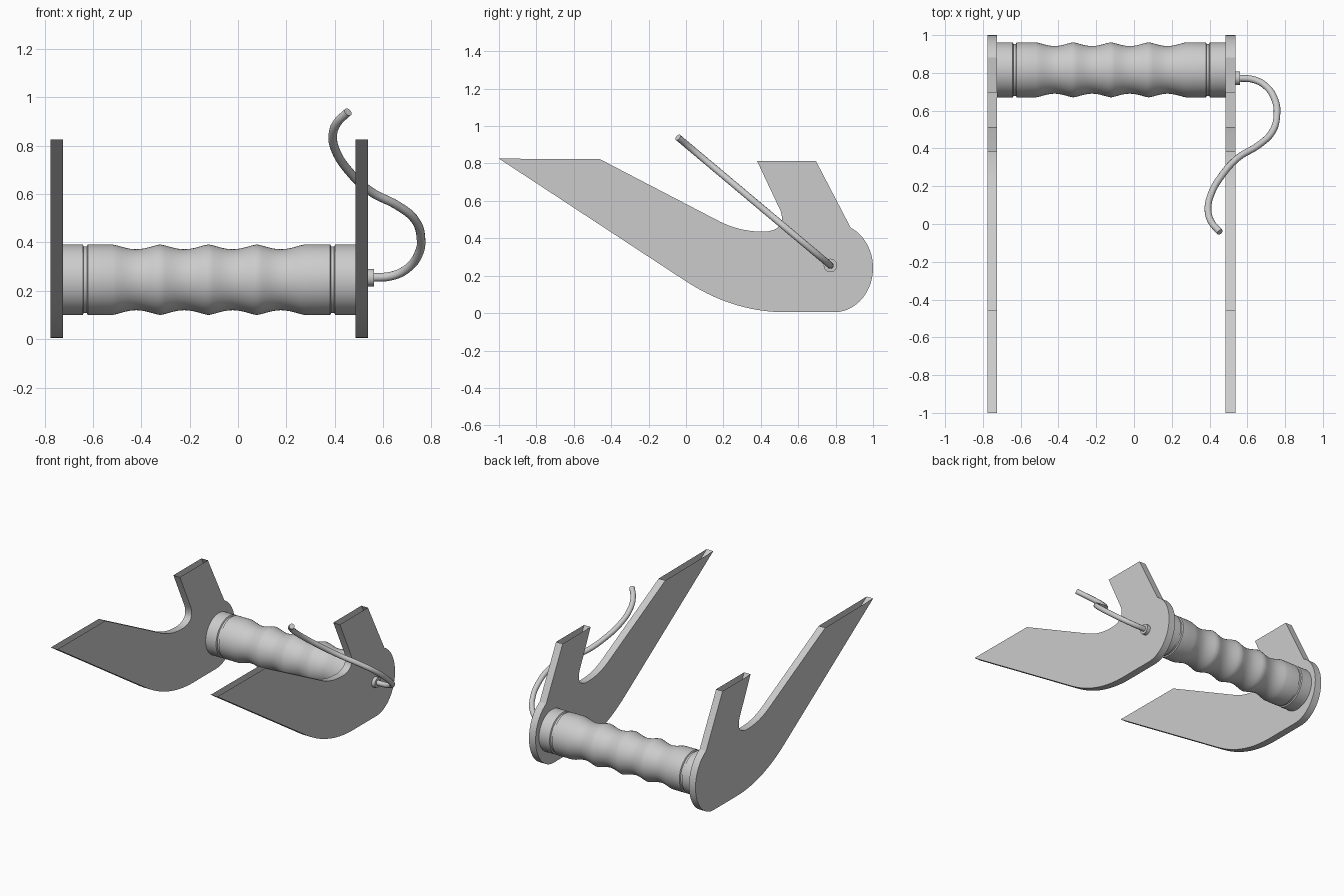
import bpy, bmesh
from math import sin, cos, pi, radians

if "Cube" in bpy.data.objects:
    bpy.data.objects.remove(bpy.data.objects["Cube"])


def add_mesh(name, bm, angle=30):
    bmesh.ops.recalc_face_normals(bm, faces=bm.faces)
    me = bpy.data.meshes.new(name)
    bm.to_mesh(me)
    bm.free()
    ob = bpy.data.objects.new(name, me)
    bpy.context.collection.objects.link(ob)
    bpy.ops.object.select_all(action='DESELECT')
    ob.select_set(True)
    bpy.context.view_layer.objects.active = ob
    bpy.ops.object.shade_smooth_by_angle(angle=radians(angle))
    return ob


def bend(a, c, b, n=10):
    """Points of a quadratic curve from a to b, pulled towards c."""
    out = []
    for i in range(n + 1):
        t = i / n
        out.append(tuple((1-t)**2*p + 2*t*(1-t)*q + t*t*r for p, q, r in zip(a, c, b)))
    return out


def lathe_x(name, profile, cy, cz, seg=48):
    """Revolve (x, radius) pairs about an axis parallel to x."""
    bm = bmesh.new()
    rings = [[bm.verts.new((x, cy + r*cos(2*pi*k/seg), cz + r*sin(2*pi*k/seg)))
              for k in range(seg)] for x, r in profile]
    for a, b in zip(rings, rings[1:]):
        for k in range(seg):
            j = (k + 1) % seg
            bm.faces.new((a[k], a[j], b[j], b[k]))
    bm.faces.new(rings[0])
    bm.faces.new(rings[-1])
    return add_mesh(name, bm, 25)


# Hook-shaped side plates: outline in (y, z)
outline = [(-1, 0.826), (-0.46, 0.823)]
outline += bend((0.18, 0.49), (0.29, 0.435), (0.41, 0.436))
outline += bend((0.43, 0.436), (0.54, 0.45), (0.505, 0.548))
outline += [(0.38, 0.813), (0.695, 0.813)]
outline += [(0.793 + 0.207*cos(radians(a)), 0.242 + 0.237*sin(radians(a)))
            for a in range(65, -91, -5)]
outline += bend((0.55, 0.005), (0.26, 0.0), (0.0, 0.17), 14)


def side_plate(name, x0, x1):
    bm = bmesh.new()
    face = bm.faces.new([bm.verts.new((x0, y, z)) for y, z in outline])
    ext = bmesh.ops.extrude_face_region(bm, geom=[face], use_keep_orig=True)
    for v in ext['geom']:
        if isinstance(v, bmesh.types.BMVert):
            v.co.x = x1
    bmesh.ops.recalc_face_normals(bm, faces=bm.faces)
    # the upper ends of the prongs are open
    tops = [f for f in bm.faces if all(v.co.z > 0.8 for v in f.verts)]
    bmesh.ops.delete(bm, geom=tops, context='FACES')
    add_mesh(name, bm)


side_plate("left_side_plate", -0.775, -0.724)
side_plate("right_side_plate", 0.485, 0.537)

# Grip with finger scallops and a groove near each end
R, G = 0.146, 0.138
profile = [(-0.725, R), (-0.642, R), (-0.638, G), (-0.625, G), (-0.621, R)]
peaks = [-0.52, -0.322, -0.122, 0.078, 0.277]
for a, b in zip(peaks, peaks[1:]):
    profile += [(a + (b - a)*i/10, R - 0.02*sin(pi*i/10)**1.3) for i in range(10)]
profile += [(0.277, R), (0.381, R), (0.385, G), (0.398, G), (0.402, R), (0.486, R)]
lathe_x("grip", profile, 0.816, 0.246)

# Collar where the cable leaves the plate
lathe_x("cable_collar", [(0.53, 0.036), (0.562, 0.036)], 0.772, 0.255, 24)

# Cable: an S-shaped path lying in a sloping plane
path = [(0.55, 0.772), (0.635, 0.764), (0.70, 0.728), (0.745, 0.66), (0.757, 0.585),
        (0.73, 0.485), (0.66, 0.418), (0.55, 0.35), (0.46, 0.25), (0.405, 0.15),
        (0.392, 0.07), (0.41, 0.01), (0.455, -0.043)]
cu = bpy.data.curves.new("cable_path", 'CURVE')
cu.dimensions = '3D'
cu.bevel_depth = 0.018
cu.bevel_resolution = 4
cu.resolution_u = 6
cu.use_fill_caps = True
sp = cu.splines.new('BEZIER')
sp.bezier_points.add(len(path) - 1)
for bp, (x, y) in zip(sp.bezier_points, path):
    bp.co = (x, y, 0.255 + 0.84*(0.772 - y))
    bp.handle_left_type = bp.handle_right_type = 'AUTO'
cable = bpy.data.objects.new("cable", cu)
bpy.context.collection.objects.link(cable)
bpy.ops.object.select_all(action='DESELECT')
cable.select_set(True)
bpy.context.view_layer.objects.active = cable
bpy.ops.object.convert(target='MESH')
bpy.ops.object.shade_smooth_by_angle(angle=radians(40))
